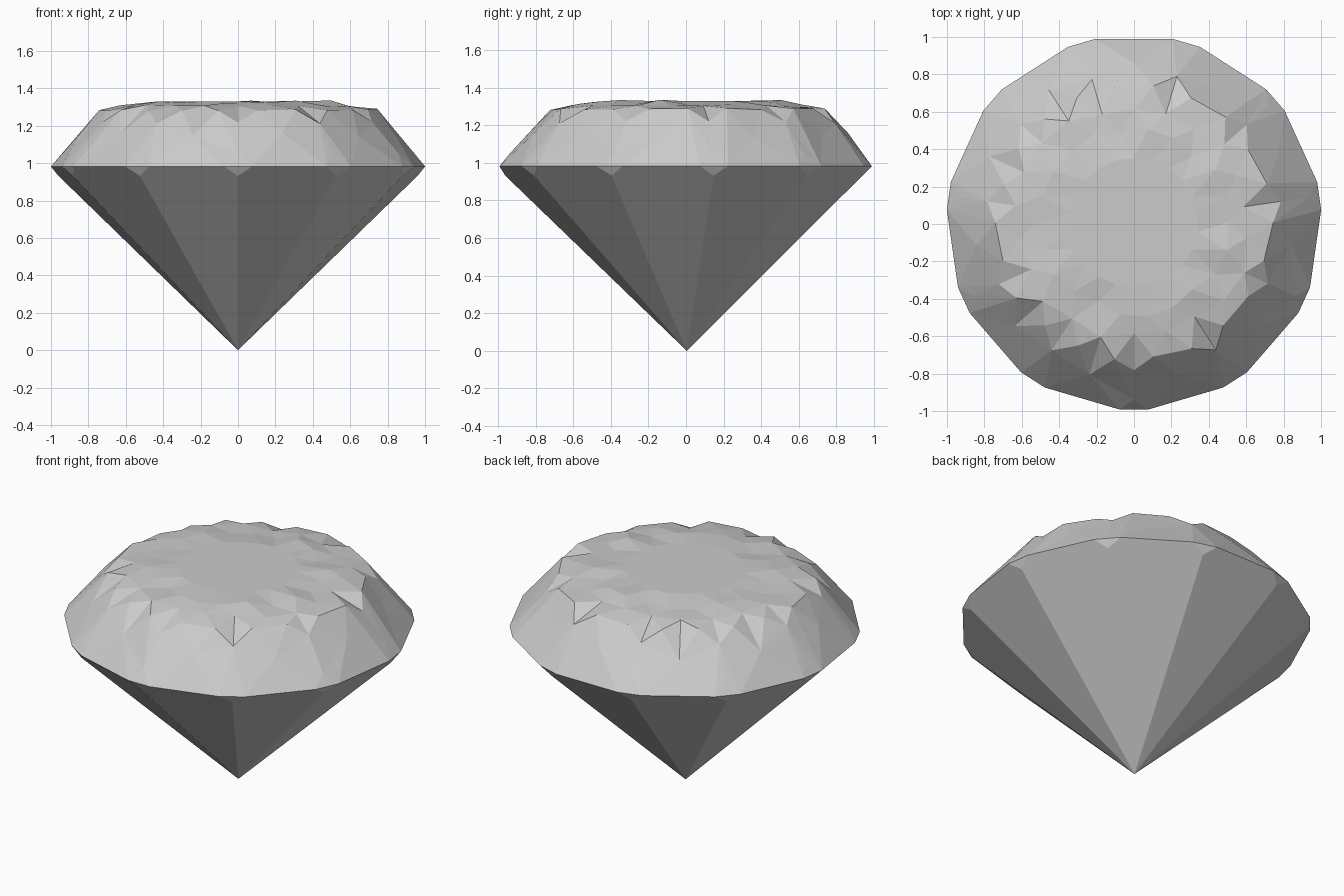
import bpy, random
from math import sin, cos, radians
from mathutils import Vector
from mathutils.geometry import delaunay_2d_cdt

if "Cube" in bpy.data.objects:
    bpy.data.objects.remove(bpy.data.objects["Cube"])

random.seed(4)
N = 11
STEP = 360 / N
Y_SHIFT = 0.008


def polar(deg, r, z):
    a = radians(deg - 90)
    return Vector((r * cos(a), r * sin(a) + Y_SHIFT, z))


def jitter(amount):
    return random.uniform(-amount, amount)


# Crown rings: (count, angular offset in steps, radius, height, radial jitter, height jitter)
RINGS = [
    (N, 0.0, 0.945, 1.05, 0.0, 0.0),       # tops of the girdle kites
    (N, 0.5, 0.845, 1.15, 0.01, 0.012),    # main facets
    (N, 0.0, 0.80, 1.22, 0.015, 0.01),     # crown corners
    (2 * N, 0.25, 0.735, 1.285, 0.012, 0.006),
    (2 * N, 0.0, 0.62, 1.305, 0.03, 0.008),
    (2 * N, 0.25, 0.49, 1.322, 0.03, 0.014),
    (2 * N, 0.0, 0.345, 1.33, 0.0, 0.0),   # flat table rim
]

# Girdle: every corner is cut by a small kite
crown = []
for k in range(N):
    for side in (-1, 1):
        crown.append(polar(k * STEP + side * 4.3, 1.003, 0.982))
n_girdle = len(crown)
for count, off, r, z, jr, jz in RINGS:
    for i in range(count):
        crown.append(polar(i * 360 / count + off * STEP, r + jitter(jr), z + jitter(jz)))

# Triangulate the crown from above
flat = [v.to_2d() for v in crown]
rim = [(i, (i + 1) % n_girdle) for i in range(n_girdle)]
_, _, faces, _, _, _ = delaunay_2d_cdt(flat, rim, [], 0, 1e-6)
faces = [tuple(f) for f in faces]

# Pavilion: long facets down to the point, plus lower halves of the kites
verts = crown[:]
low = len(verts)
verts += [polar(k * STEP, 0.970, 0.932) for k in range(N)]
apex = len(verts)
verts.append(Vector((0, Y_SHIFT / 2, 0)))
for k in range(N):
    n = (k + 1) % N
    faces.append((apex, low + n, 2 * n, 2 * k + 1, low + k))
    faces.append((low + k, 2 * k + 1, 2 * k))

mesh = bpy.data.meshes.new("cut_gem")
mesh.from_pydata(verts, [], faces)
mesh.validate()
mesh.update()
gem = bpy.data.objects.new("cut_gem", mesh)
bpy.context.collection.objects.link(gem)
